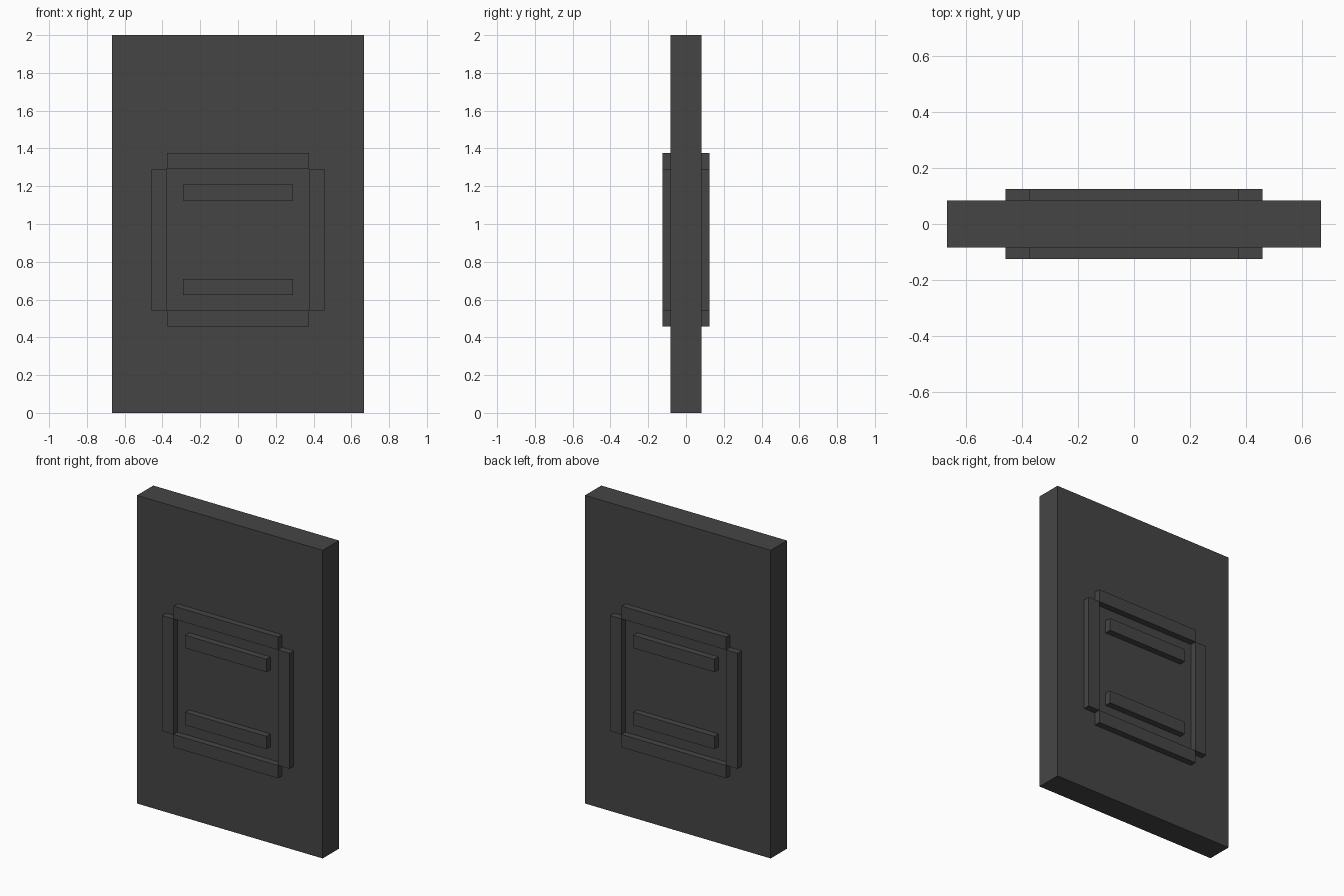
import bpy, bmesh
from mathutils import Matrix

if "Cube" in bpy.data.objects:
    bpy.data.objects.remove(bpy.data.objects["Cube"])

U = 1 / 24  # modelling unit: the slab is 32 x 4 x 48 units

mat = bpy.data.materials.new("dark grey")
mat.diffuse_color = (0.06, 0.06, 0.06, 1)
mat.use_nodes = True
mat.node_tree.nodes["Principled BSDF"].inputs["Base Color"].default_value = mat.diffuse_color


def box(name, x, y, z):
    """Box from (min, max) ranges given in modelling units."""
    size = [(b - a) * U for a, b in (x, y, z)]
    mid = [(a + b) / 2 * U for a, b in (x, y, z)]
    bm = bmesh.new()
    bmesh.ops.create_cube(bm, size=1, matrix=Matrix.Translation(mid) @ Matrix.Diagonal((*size, 1)))
    mesh = bpy.data.meshes.new(name)
    bm.to_mesh(mesh)
    bm.free()
    mesh.materials.append(mat)
    obj = bpy.data.objects.new(name, mesh)
    bpy.context.collection.objects.link(obj)
    return obj


# Upright slab
box("slab", (-16, 16), (-2, 2), (0, 48))

# Raised bars, same on both faces: square frame and two inner slats
bars = {
    "frame_top": ((-9, 9), (31, 33)),
    "frame_bottom": ((-9, 9), (11, 13)),
    "frame_left": ((-11, -9), (13, 31)),
    "frame_right": ((9, 11), (13, 31)),
    "slat_upper": ((-7, 7), (27, 29)),
    "slat_lower": ((-7, 7), (15, 17)),
}
for side, depth in (("front", (-3, -1.9)), ("back", (1.9, 3))):
    for name, (x, z) in bars.items():
        box(f"{side}_{name}", x, depth, z)
